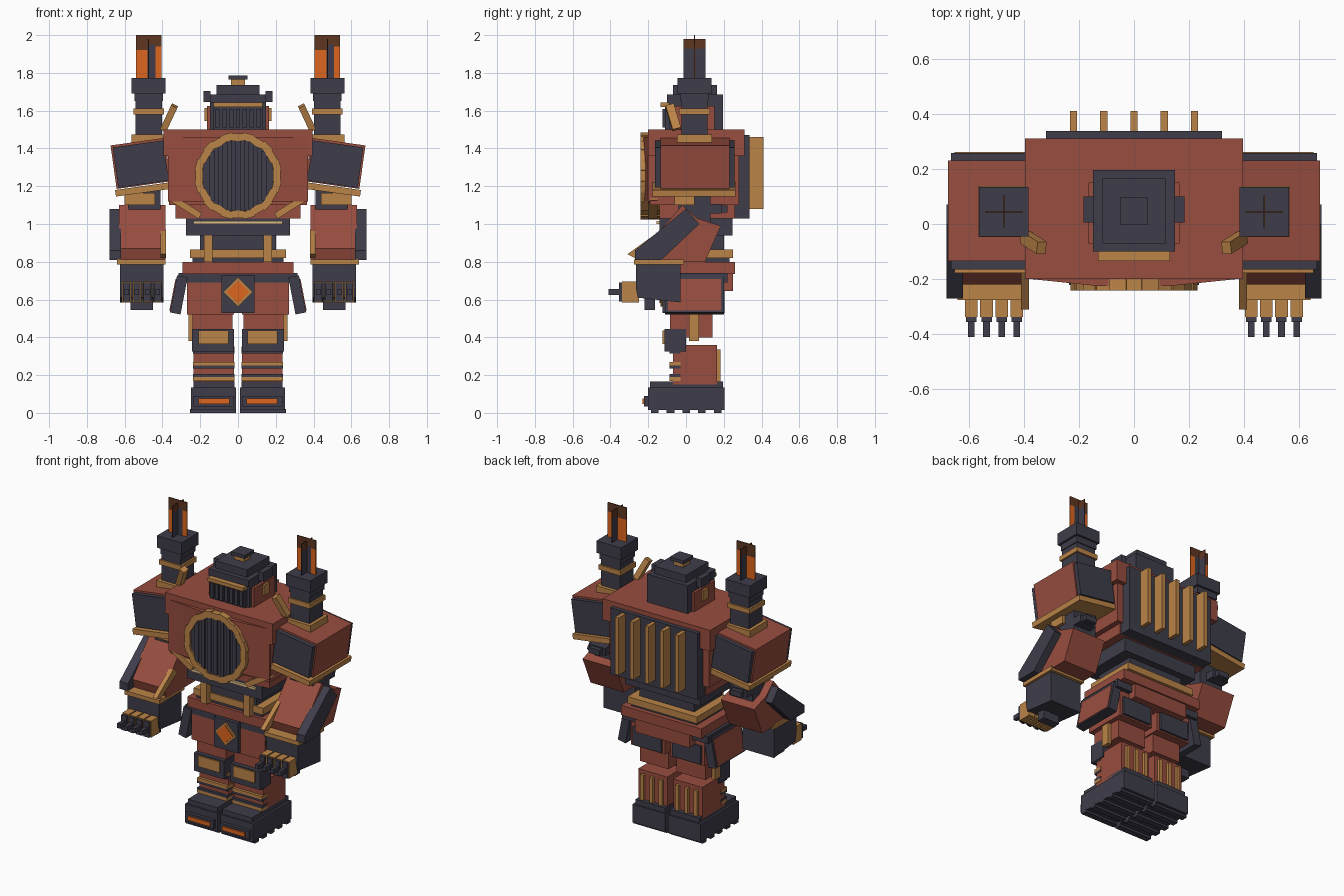
import bpy, bmesh, math
from mathutils import Matrix

cube = bpy.data.objects.get("Cube")
if cube:
    bpy.data.objects.remove(cube, do_unlink=True)


def material(name, rgb):
    lin = [((c / 255 + 0.055) / 1.055) ** 2.4 for c in rgb] + [1]
    m = bpy.data.materials.new(name)
    m.use_nodes = True
    m.diffuse_color = lin
    bsdf = m.node_tree.nodes["Principled BSDF"]
    bsdf.inputs["Base Color"].default_value = lin
    bsdf.inputs["Roughness"].default_value = 0.8
    return m


RED = material("rust red", (152, 77, 63))
DARK = material("dark steel", (62, 61, 74))
TAN = material("brass", (187, 132, 72))
ORANGE = material("glowing orange", (222, 102, 30))
BROWN = material("burnt brown", (96, 54, 34))
LIGHT = material("pale brass", (222, 190, 140))


def add(name, mat, bm, loc=(0, 0, 0), rot=(0, 0, 0)):
    bmesh.ops.recalc_face_normals(bm, faces=bm.faces)
    me = bpy.data.meshes.new(name)
    bm.to_mesh(me)
    bm.free()
    me.materials.append(mat)
    ob = bpy.data.objects.new(name, me)
    ob.location = loc
    ob.rotation_euler = [math.radians(a) for a in rot]
    bpy.context.collection.objects.link(ob)
    return ob


def box(name, mat, x, y, z, rot=(0, 0, 0), pair=False):
    """Box from axis ranges; pair=True builds a left and a right copy."""
    for s in ((1, -1) if pair else (1,)):
        bm = bmesh.new()
        bmesh.ops.create_cube(bm, size=1, matrix=Matrix.Diagonal(
            (x[1] - x[0], y[1] - y[0], z[1] - z[0], 1)))
        side = ("left_" if s > 0 else "right_") if pair else ""
        add(side + name, mat, bm, (s * sum(x) / 2, sum(y) / 2, sum(z) / 2),
            (rot[0], s * rot[1], s * rot[2]))


def sym(name, mat, hx, y, z):
    box(name, mat, (-hx, hx), y, z)


def prism(name, mat, pts, axis, a, b, pair=False):
    """Extrude a 2D outline along an axis between a and b."""
    for s in ((1, -1) if pair else (1,)):
        bm = bmesh.new()
        ends = []
        for d in (a, b):
            ends.append([bm.verts.new({"x": (s * d, p, q), "y": (p, d, q),
                                       "z": (p, q, d)}[axis]) for p, q in pts])
        n = len(pts)
        bm.faces.new(ends[0])
        bm.faces.new(ends[1])
        for i in range(n):
            j = (i + 1) % n
            bm.faces.new((ends[0][i], ends[0][j], ends[1][j], ends[1][i]))
        add((("left_" if s > 0 else "right_") if pair else "") + name, mat, bm)


# Chest
sym("chest_collar", RED, .395, (-.2, .31), (1.36, 1.5))
sym("chest_body", RED, .365, (-.19, .28), (1.1, 1.37))
prism("chest_bulge", RED, [(-.37, -.19), (-.37, -.2), (-.13, -.225), (.13, -.225),
                           (.37, -.2), (.37, -.19)], "z", 1.12, 1.46)
sym("lower_chest", RED, .33, (-.14, .26), (1.03, 1.11))
box("chest_brace", TAN, (.185, .375), (-.2, -.15), (1.075, 1.11), (0, -32, 0), True)

# Round chest grille
circle = [(.19 * math.cos(i * math.pi / 12), 1.255 + .2 * math.sin(i * math.pi / 12))
          for i in range(24)]
prism("grille_disc", DARK, circle, "y", -.15, -.229)
for i in range(7):
    x = (i - 3) * .046
    h = math.sqrt(.19 ** 2 - x * x)
    box("grille_slat", DARK, (x - .013, x + .013), (-.238, -.15), (1.255 - h, 1.255 + h))
for i in range(24):
    a = i * 15
    r = .21 if i % 2 else .204
    cx, cz = r * math.cos(math.radians(a)), 1.255 + r * math.sin(math.radians(a))
    box("grille_ring_segment", TAN, (cx - .02, cx + .02), (-.242, -.14),
        (cz - .031, cz + .031), (0, -a, 0))

# Radiator on the back
sym("back_radiator", DARK, .32, (.26, .337), (1.03, 1.47))
for i in range(-2, 3):
    box("radiator_fin", TAN, (i * .11 - .013, i * .11 + .013), (.33, .41), (1.08, 1.46))

# Waist
sym("waist_plate", DARK, .275, (-.14, .245), (.94, 1.035))
sym("waist_strip", LIGHT, .235, (-.155, -.13), (1.0, 1.017))
sym("waist_core", DARK, .2, (-.09, .2), (.79, .95))
sym("waist_band", TAN, .255, (-.1, .25), (.82, .865))
sym("waist_base", DARK, .24, (-.09, .23), (.79, .825))
box("waist_post", TAN, (.135, .18), (-.135, -.08), (.8, .99), pair=True)

# Head
sym("head_core", DARK, .148, (-.09, .195), (1.49, 1.64))
sym("head_brim", DARK, .148, (-.1, .195), (1.64, 1.685))
sym("head_crown", DARK, .115, (-.07, .165), (1.68, 1.735))
sym("crown_neck", TAN, .036, (.012, .082), (1.73, 1.77))
sym("crown_cap", DARK, .05, (-.003, .097), (1.765, 1.787))
sym("brow_band", TAN, .13, (-.135, -.08), (1.62, 1.643))
sym("jaw_plate", DARK, .13, (-.11, -.08), (1.5, 1.62))
for i in range(-3, 4):
    box("face_slat", DARK, (i * .036 - .011, i * .036 + .011), (-.125, -.1), (1.51, 1.61))
box("cheek", RED, (.13, .165), (-.07, .15), (1.5, 1.625), pair=True)
box("ear_boss", TAN, (.15, .178), (.02, .075), (1.545, 1.615), pair=True)
box("ear_fin", DARK, (.145, .183), (.005, .1), (1.645, 1.705), pair=True)

# Smokestacks with flames
SX, SY = .473, .045


def stack(name, mat, h, z):
    box(name, mat, (SX - h, SX + h), (SY - h, SY + h), z, pair=True)


stack("stack_base", TAN, .092, (1.42, 1.475))
stack("stack_pipe", DARK, .07, (1.44, 1.71))
stack("stack_ring", TAN, .081, (1.58, 1.612))
stack("stack_collar", DARK, .076, (1.65, 1.7))
stack("stack_cap", DARK, .09, (1.692, 1.772))
for s in (1, -1):
    c = s * SX
    for mat, x0, x1, z1 in ((ORANGE, -.068, -.005, 1.92), (DARK, -.005, .035, 1.95),
                            (ORANGE, .035, .068, 1.94)):
        box("flame", mat, (c + x0, c + x1), (SY - .003, SY + .003), (1.77, z1))
        box("flame_tip", BROWN, (c + x0, c + x1), (SY - .003, SY + .003), (z1, 2.0))
    box("flame_cross", DARK, (c - .003, c + .003), (SY - .058, SY + .058), (1.77, 1.93))
    box("flame_cross_tip", BROWN, (c - .003, c + .003), (SY - .058, SY + .058), (1.93, 1.98))
box("chest_horn", TAN, (.347, .383), (-.09, -.045), (1.49, 1.635), (15, -25, 0), True)

# Shoulders
TILT = (0, 8, 0)
box("shoulder_block", DARK, (.38, .65), (-.165, .257), (1.21, 1.425), TILT, True)
box("shoulder_shell", RED, (.37, .66), (-.135, .23), (1.205, 1.437), TILT, True)
box("shoulder_trim", TAN, (.365, .65), (-.178, .262), (1.165, 1.2), TILT, True)

# Arms
box("upper_arm", DARK, (.41, .58), (-.04, .13), (1.0, 1.19), pair=True)
box("elbow_boss", TAN, (.44, .6), (-.06, .045), (1.1, 1.165), pair=True)
box("elbow_bolt", DARK, (.46, .58), (.12, .19), (1.055, 1.105), pair=True)
box("elbow_bolt_head", DARK, (.48, .56), (.18, .22), (1.062, 1.098), pair=True)
prism("forearm", RED, [(-.02, 1.1), (.06, 1.03), (.185, .99), (.1, .8), (-.2, .8),
                       (-.22, .87)], "x", .385, .63, True)
prism("forearm_side_plate", DARK, [(0, 1.08), (.07, 1.0), (-.13, .81), (-.27, .81),
                                   (-.27, .86)], "x", .62, .68, True)
prism("forearm_inner_strip", TAN, [(-.13, .97), (-.09, .93), (-.27, .82), (-.31, .84)],
      "x", .38, .41, True)
box("wrist_band", TAN, (.385, .64), (-.275, -.01), (.785, .812), pair=True)
prism("hand", DARK, [(-.265, .79), (-.03, .79), (-.03, .585), (-.255, .61),
                     (-.265, .66)], "x", .395, .625, True)
box("palm_stub", DARK, (.45, .57), (-.22, -.165), (.545, .62), pair=True)
for i in range(4):
    x = .425 + i * .055
    box("knuckle", TAN, (x - .023, x + .023), (-.338, -.25), (.585, .695), pair=True)
    box("knuckle_face", DARK, (x - .019, x + .019), (-.355, -.33), (.59, .69), pair=True)
    box("knuckle_spike", DARK, (x - .012, x + .012), (-.41, -.35), (.625, .655), pair=True)

# Pelvis
sym("pelvis_top", RED, .295, (-.11, .26), (.735, .8))
sym("pelvis_belt", DARK, .315, (-.1, .22), (.69, .74))
sym("pelvis_back", RED, .2, (.15, .25), (.645, .74))
sym("loin_plate", DARK, .088, (-.125, -.05), (.53, .73))
d = .055
box("loin_diamond", TAN, (-d, d), (-.134, -.12), (.64 - d, .64 + d), (0, 45, 0))
d = .042
box("diamond_core", ORANGE, (-d, d), (-.14, -.13), (.64 - d, .64 + d), (0, 45, 0))
FLAP = (0, -11, 0)
box("hip_flap", DARK, (.285, .342), (-.11, .2), (.525, .725), FLAP, True)
box("hip_flap_panel", RED, (.338, .347), (-.095, .185), (.54, .71), FLAP, True)

# Legs
box("thigh", RED, (.02, .27), (-.1, .19), (.52, .73), pair=True)
box("thigh_back_plate", DARK, (.04, .25), (.18, .205), (.53, .65), pair=True)
box("lower_thigh", RED, (.03, .24), (-.085, .14), (.4, .53), pair=True)
box("thigh_piston", TAN, (.235, .262), (.015, .07), (.38, .64), pair=True)
box("knee", DARK, (.022, .243), (-.115, 0), (.325, .445), pair=True)
box("knee_pad", TAN, (.05, .208), (-.124, -.1), (.365, .437), pair=True)
box("shin", RED, (.022, .235), (-.07, .165), (.15, .36), pair=True)
for mat, z0, z1 in ((DARK, .315, .335), (TAN, .335, .352), (DARK, .235, .25),
                    (TAN, .25, .27), (DARK, .19, .205), (TAN, .17, .19)):
    box("shin_band", mat, (.018, .238), (-.088, -.03), (z0, z1), pair=True)
for x in (.06, .128, .196):
    box("calf_rib", TAN, (x - .012, x + .012), (.15, .183), (.16, .335), pair=True)

# Feet
box("foot", DARK, (.01, .25), (-.2, .205), (.015, .135), pair=True)
box("foot_top", DARK, (.018, .235), (-.19, .195), (.13, .167), pair=True)
box("toe_plate", DARK, (.025, .235), (-.222, -.19), (.035, .09), pair=True)
box("toe_light", ORANGE, (.045, .21), (-.23, -.215), (.048, .075), pair=True)
for i in range(5):
    y = -.165 + i * .083
    box("sole_tread", DARK, (.01, .255), (y - .02, y + .02), (0, .02), pair=True)
